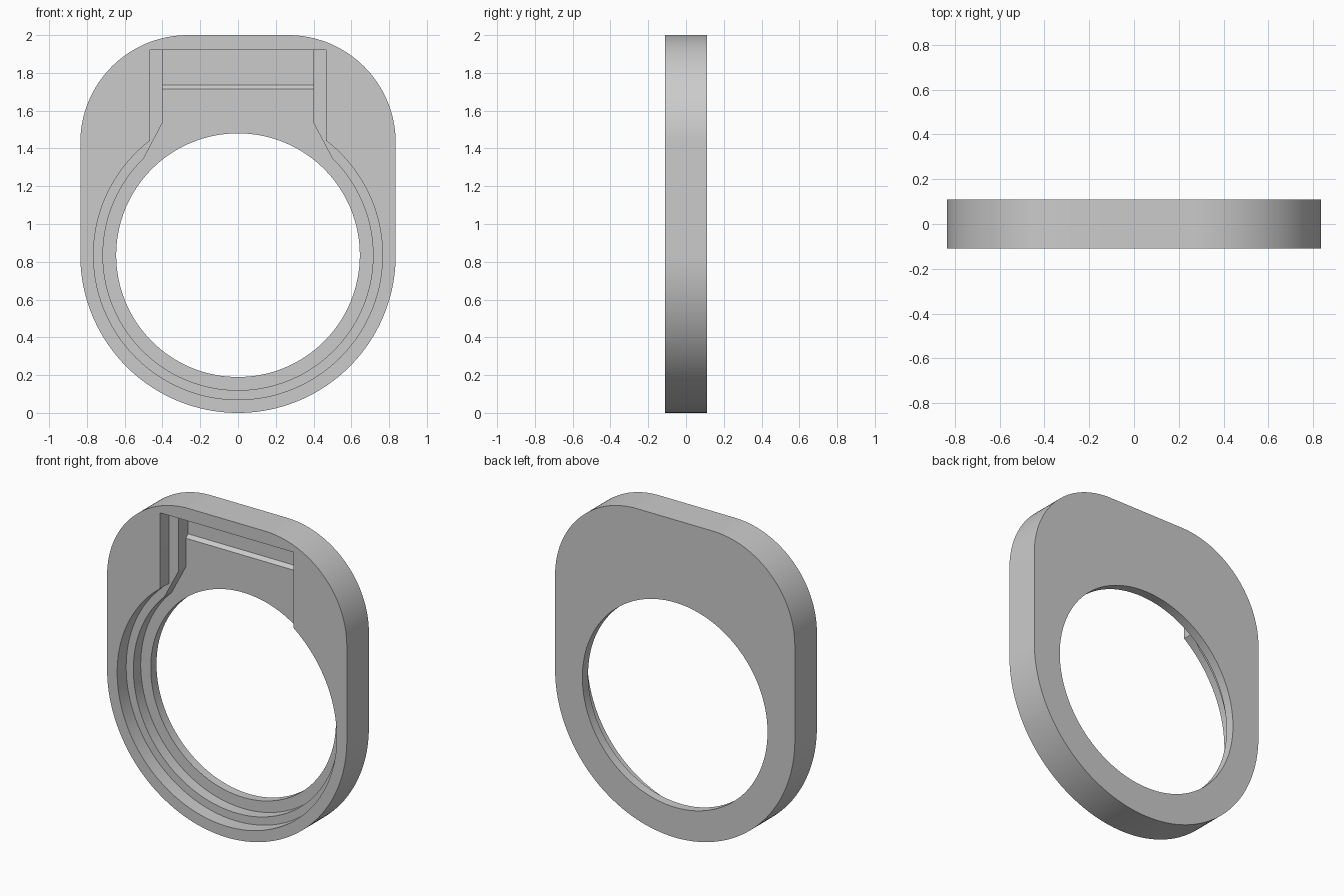
import bpy
import math

if "Cube" in bpy.data.objects:
    bpy.data.objects.remove(bpy.data.objects["Cube"], do_unlink=True)

FRONT, BACK = -0.11, 0.11
SHELF, FLOOR, POCKET = -0.02, 0.053, 0.074   # depths of the recess steps
RING_Z = 0.835                               # height of the ring centre

grey = bpy.data.materials.new("plain grey")
grey.use_nodes = True
grey.diffuse_color = (0.6, 0.6, 0.6, 1)
grey.node_tree.nodes["Principled BSDF"].inputs["Base Color"].default_value = (0.6, 0.6, 0.6, 1)


def arc(cx, cz, r, start, end, steps):
    """Points on an arc, angles in degrees from +x towards +z."""
    angles = [math.radians(start + (end - start) * i / steps) for i in range(steps + 1)]
    return [(cx + r * math.cos(a), cz + r * math.sin(a)) for a in angles]


def prism(name, ring, axis, low, high):
    """Extrude a closed outline along x or y."""
    def place(p, d):
        return (p[0], d, p[1]) if axis == "y" else (d, p[0], p[1])
    n = len(ring)
    verts = [place(p, d) for d in (low, high) for p in ring]
    faces = [list(range(n)), list(range(2 * n - 1, n - 1, -1))]
    faces += [[i, i + n, (i + 1) % n + n, (i + 1) % n] for i in range(n)]
    if axis == "x":
        faces = [f[::-1] for f in faces]
    mesh = bpy.data.meshes.new(name)
    mesh.from_pydata(verts, [], faces)
    mesh.materials.append(grey)
    obj = bpy.data.objects.new(name, mesh)
    bpy.context.collection.objects.link(obj)
    # point all normals outwards
    bpy.context.view_layer.objects.active = obj
    bpy.ops.object.select_all(action="DESELECT")
    obj.select_set(True)
    bpy.ops.object.mode_set(mode="EDIT")
    bpy.ops.mesh.select_all(action="SELECT")
    bpy.ops.mesh.normals_make_consistent(inside=False)
    bpy.ops.object.mode_set(mode="OBJECT")
    return obj


def keyhole(radius, half_width, neck, top):
    """Circle with a straight slot rising from it; neck is where the slot sides start."""
    join = math.degrees(math.acos(neck[0] / radius))
    ring = arc(0, RING_Z, radius, 180 - join, 360 + join, 128)
    return ring + [(half_width, neck[1]), (half_width, top), (-half_width, top), (-half_width, neck[1])]


# Body: round bottom, straight sides, large rounded top corners
side, corner = 0.835, 0.57
outline = (arc(0, RING_Z, side, 180, 360, 96)
           + arc(side - corner, 2 - corner, corner, 0, 90, 40)
           + arc(corner - side, 2 - corner, corner, 90, 180, 40))
body = prism("ring_plate", outline, "y", FRONT, BACK)

# Cutters: finger hole, two stepped recesses, and the deeper sloped pocket
cutters = [
    prism("hole_cutter", arc(0, RING_Z, 0.645, 0, 360, 128)[:-1], "y", -0.3, 0.3),
    prism("outer_recess_cutter", keyhole(0.765, 0.465, (0.466, 1.445), 1.92), "y", -0.3, SHELF),
    prism("inner_recess_cutter", keyhole(0.715, 0.4, (0.5, 1.535), 1.92), "y", -0.25, FLOOR),
    prism("pocket_cutter",
          [(-0.05, 1.715), (FLOOR, 1.715), (POCKET, 1.735), (POCKET, 1.92), (-0.05, 1.92)],
          "x", -0.4, 0.4),
]
bpy.context.view_layer.objects.active = body
for cutter in cutters:
    cutter.hide_render = True
    cut = body.modifiers.new(cutter.name, "BOOLEAN")
    cut.operation, cut.solver, cut.object = "DIFFERENCE", "EXACT", cutter
    bpy.ops.object.modifier_apply(modifier=cut.name)
for cutter in cutters:
    bpy.data.objects.remove(cutter, do_unlink=True)

# Smooth curved walls, keep the steps crisp
bpy.ops.object.select_all(action="DESELECT")
body.select_set(True)
bpy.ops.object.shade_smooth_by_angle(angle=math.radians(25))
